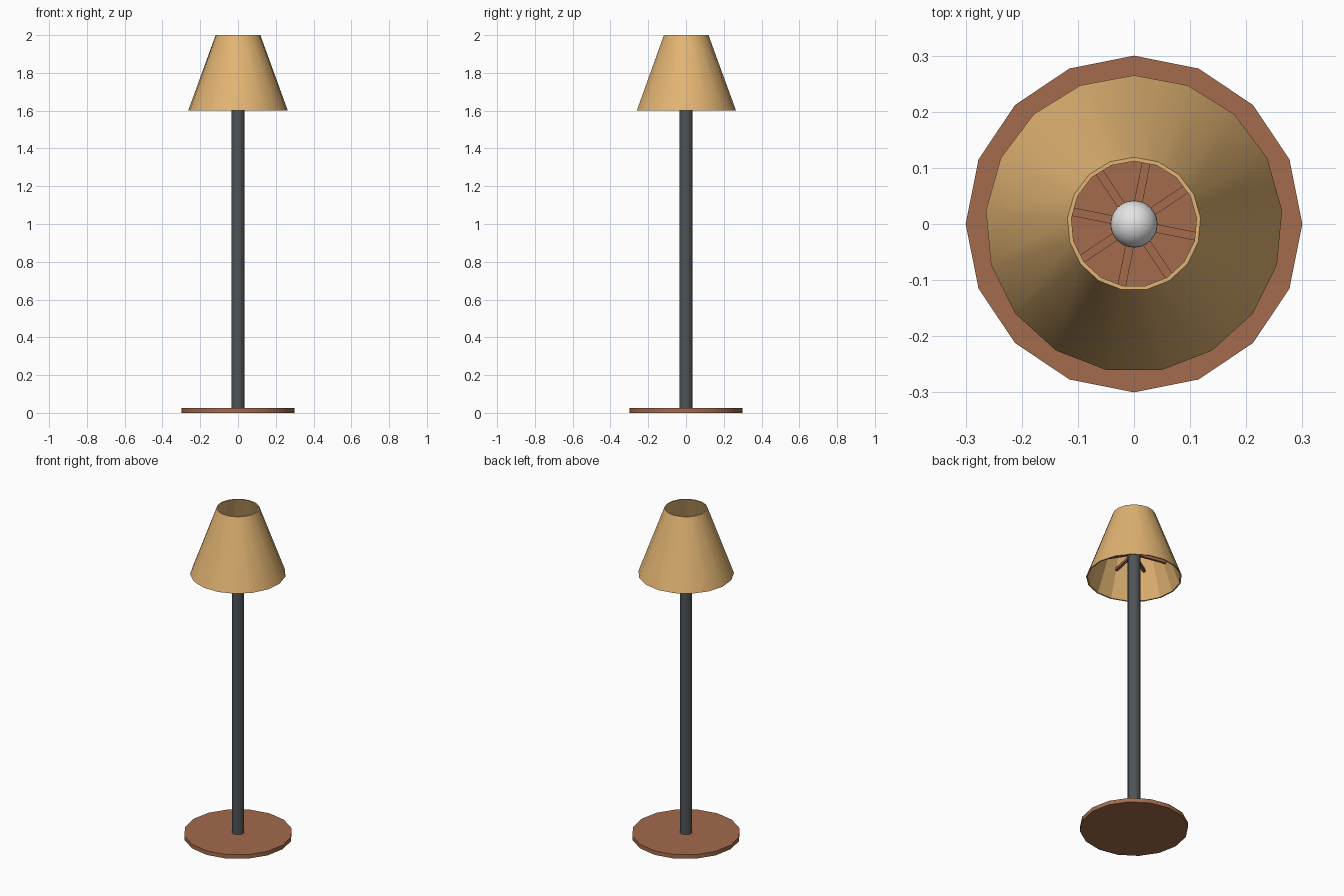
import bpy, bmesh, math
from mathutils import Matrix, Vector

if "Cube" in bpy.data.objects:
    bpy.data.objects.remove(bpy.data.objects["Cube"])


def mat(name, rgb):
    lin = [((c / 255 + 0.055) / 1.055) ** 2.4 for c in rgb]
    m = bpy.data.materials.new(name)
    m.diffuse_color = (*lin, 1)
    m.use_nodes = True
    m.node_tree.nodes["Principled BSDF"].inputs["Base Color"].default_value = m.diffuse_color
    return m


BROWN = mat("brown wood", (164, 107, 76))
TAN = mat("tan fabric", (226, 180, 115))
DARK = mat("dark metal", (79, 84, 87))
WHITE = mat("white glass", (228, 228, 228))


def finish(name, bm, material, smooth=True):
    bmesh.ops.recalc_face_normals(bm, faces=bm.faces)
    me = bpy.data.meshes.new(name)
    bm.to_mesh(me)
    bm.free()
    me.materials.append(material)
    ob = bpy.data.objects.new(name, me)
    bpy.context.collection.objects.link(ob)
    if smooth:
        bpy.ops.object.select_all(action='DESELECT')
        ob.select_set(True)
        bpy.context.view_layer.objects.active = ob
        bpy.ops.object.shade_smooth_by_angle(angle=math.radians(35))
    return ob


def ring(bm, n, r, z):
    # first corner points to +y
    return [bm.verts.new((r * math.sin(2 * math.pi * i / n),
                          r * math.cos(2 * math.pi * i / n), z)) for i in range(n)]


def bridge(bm, a, b):
    n = len(a)
    return [bm.faces.new((a[i], a[(i + 1) % n], b[(i + 1) % n], b[i])) for i in range(n)]


def cylinder(name, n, r, z0, z1, material):
    bm = bmesh.new()
    lo, hi = ring(bm, n, r, z0), ring(bm, n, r, z1)
    bridge(bm, lo, hi)
    bm.faces.new(lo)
    bm.faces.new(hi)
    return finish(name, bm, material)


# Base disc and pole
cylinder("base", 16, 0.30, 0.0, 0.025, BROWN)
cylinder("pole", 16, 0.035, 0.02, 1.77, DARK)

# Shade: open cone with a thin wall, smooth outside, faceted inside
bm = bmesh.new()
N = 17
rings = [ring(bm, N, r, z) for r, z in
         ((0.265, 1.6), (0.119, 2.0), (0.112, 2.0), (0.257, 1.6))]
for k in range(4):
    for f in bridge(bm, rings[k], rings[(k + 1) % 4]):
        f.smooth = (k == 0)
finish("shade", bm, TAN, smooth=False)

# Eight horizontal spokes carrying the shade
bm = bmesh.new()
R0, R1, W = 0.02, 0.202, 0.015
for i in range(8):
    rot = Matrix.Rotation(math.radians(45 * i - 11.25), 4, 'Z')
    m = (Matrix.Translation(Vector((0, 0, 1.755))) @ rot
         @ Matrix.Translation(Vector(((R0 + R1) / 2, 0, 0)))
         @ Matrix.Diagonal((R1 - R0, W, W, 1)))
    bmesh.ops.create_cube(bm, size=1, matrix=m)
finish("shade_spokes", bm, BROWN, smooth=False)

# Bulb on top of the pole
bm = bmesh.new()
bmesh.ops.create_uvsphere(bm, u_segments=24, v_segments=14, radius=0.042,
                          matrix=Matrix.Translation(Vector((0, 0, 1.8))))
finish("bulb", bm, WHITE)
